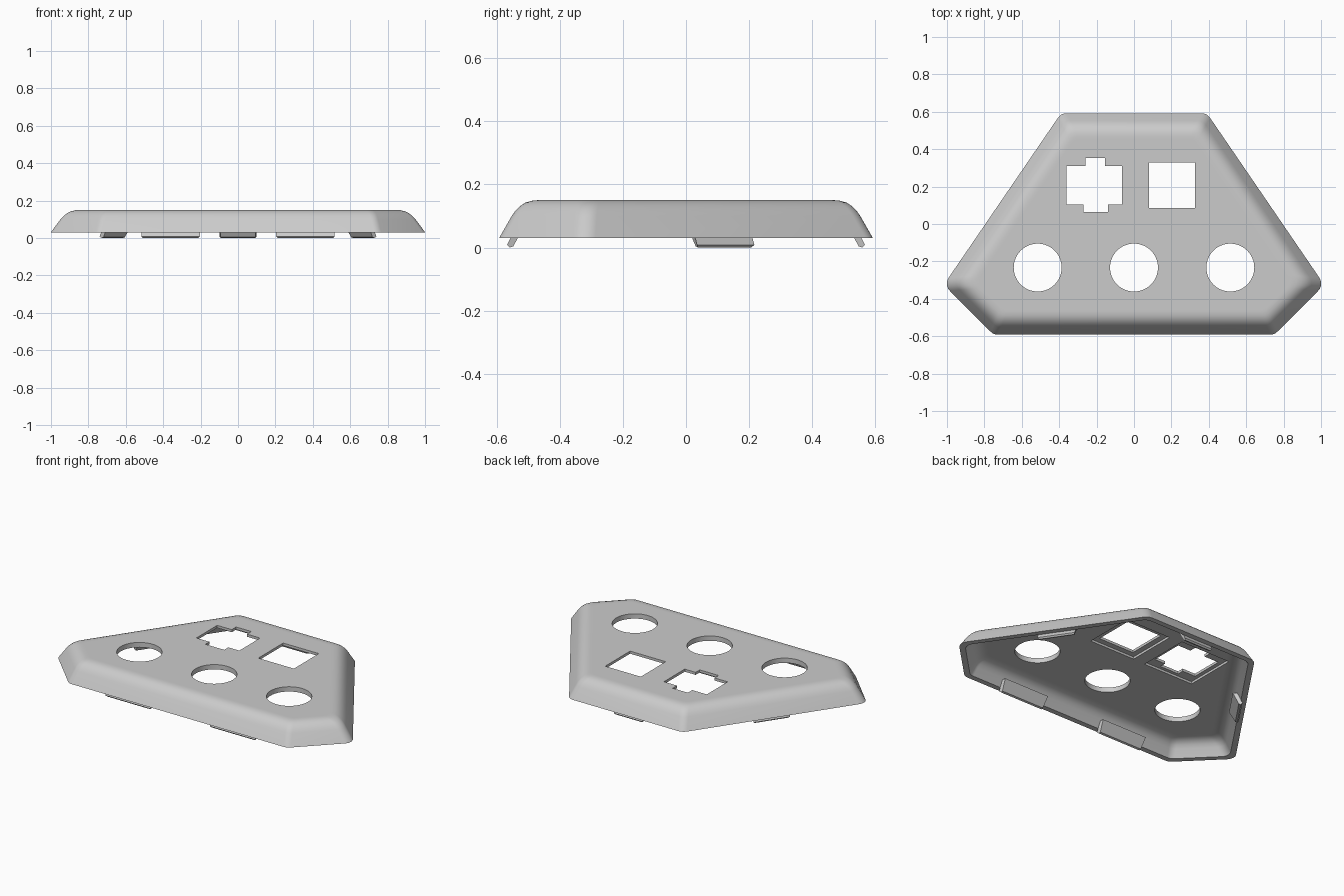
import bpy, bmesh, math
from mathutils import Vector

cube = bpy.data.objects.get("Cube")
if cube:
    bpy.data.objects.remove(cube, do_unlink=True)

grey = bpy.data.materials.new("plain_grey")
grey.use_nodes = True
COLOUR = (0.6, 0.6, 0.6, 1)
grey.diffuse_color = COLOUR
grey.node_tree.nodes["Principled BSDF"].inputs["Base Color"].default_value = COLOUR

# Six-sided footprint, counter-clockwise
HALF = [Vector(p) for p in ((0.75, -0.592), (1.017, -0.325), (0.39, 0.592))]
OUTLINE = HALF + [Vector((-p.x, p.y)) for p in reversed(HALF)]
RADIUS = 0.055
STEPS = 7


def make_object(name, bm):
    bmesh.ops.recalc_face_normals(bm, faces=bm.faces)
    mesh = bpy.data.meshes.new(name)
    bm.to_mesh(mesh)
    bm.free()
    mesh.materials.append(grey)
    obj = bpy.data.objects.new(name, mesh)
    bpy.context.collection.objects.link(obj)
    return obj


def select_only(obj):
    bpy.ops.object.select_all(action='DESELECT')
    obj.select_set(True)
    bpy.context.view_layer.objects.active = obj


def ring(inset):
    """Footprint moved inward by inset, with rounded corners."""
    points = []
    count = len(OUTLINE)
    for i, corner in enumerate(OUTLINE):
        before = (corner - OUTLINE[i - 1]).normalized()
        after = (OUTLINE[(i + 1) % count] - corner).normalized()
        n1, n2 = Vector((before.y, -before.x)), Vector((after.y, -after.x))
        centre = corner - (n1 + n2) / (1 + n1.dot(n2)) * (inset + RADIUS)
        for k in range(STEPS):
            points.append(centre + n1.slerp(n2, k / (STEPS - 1)) * RADIUS)
    return points


def loft(bm, profile):
    """Stack rings from (inset, height) pairs and return their vertices."""
    rings = [[bm.verts.new((p.x, p.y, z)) for p in ring(d)] for d, z in profile]
    for low, high in zip(rings, rings[1:]):
        bridge(bm, low, high)
    bm.faces.new(rings[-1])
    return rings[0]


def bridge(bm, a, b):
    for i in range(len(a)):
        j = (i + 1) % len(a)
        bm.faces.new((a[i], a[j], b[j], b[i]))


def prism(name, points, bottom, top):
    bm = bmesh.new()
    low = [bm.verts.new((x, y, bottom)) for x, y in points]
    high = [bm.verts.new((x, y, top)) for x, y in points]
    bridge(bm, low, high)
    bm.faces.new(low)
    bm.faces.new(high)
    return make_object(name, bm)


def rectangle(x0, x1, y0, y1):
    return [(x0, y0), (x1, y0), (x1, y1), (x0, y1)]


def cut(target, cutter):
    mod = target.modifiers.new("cut", 'BOOLEAN')
    mod.operation = 'DIFFERENCE'
    mod.solver = 'EXACT'
    mod.object = cutter
    select_only(target)
    bpy.ops.object.modifier_apply(modifier=mod.name)
    bpy.data.objects.remove(cutter, do_unlink=True)


# Hollow cover: sloped walls rolling over into a flat top
bm = bmesh.new()
outer = loft(bm, [(0, 0.03), (0.04, 0.1), (0.052, 0.117), (0.066, 0.131),
                  (0.083, 0.142), (0.102, 0.148), (0.122, 0.15), (0.135, 0.15)])
inner = loft(bm, [(0.033, 0.03), (0.06, 0.077), (0.073, 0.095), (0.09, 0.109),
                  (0.11, 0.117), (0.13, 0.12), (0.145, 0.12)])
bridge(bm, outer, inner)
cover = make_object("cover", bm)

# Round button holes
for x in (-0.515, 0, 0.515):
    circle = [(x + 0.128 * math.cos(a), -0.233 + 0.128 * math.sin(a))
              for a in (math.tau * k / 64 for k in range(64))]
    cut(cover, prism("button_hole", circle, 0.05, 0.2))

# Square window and stepped cross window
cut(cover, prism("square_window", rectangle(0.08, 0.325, 0.085, 0.33), 0.05, 0.2))
cross = [(-0.36, 0.105), (-0.27, 0.105), (-0.27, 0.065), (-0.14, 0.065),
         (-0.14, 0.105), (-0.065, 0.105), (-0.065, 0.31), (-0.155, 0.31),
         (-0.155, 0.353), (-0.26, 0.353), (-0.26, 0.31), (-0.36, 0.31)]
cut(cover, prism("cross_window", cross, 0.05, 0.2))

# Shallow pockets under both windows
cut(cover, prism("square_pocket", rectangle(0.045, 0.36, 0.05, 0.365), 0.05, 0.134))
cut(cover, prism("cross_pocket", rectangle(-0.385, -0.04, 0.045, 0.372), 0.05, 0.134))
select_only(cover)
bpy.ops.object.shade_smooth_by_angle(angle=math.radians(30))

# Snap tabs: sloped strips inside the wall that hang below the rim
TAB = [(0.025, 0.008), (0.033, 0), (0.045, 0.004), (0.08, 0.068), (0.055, 0.07)]


def tab(name, x, y, facing, half):
    out = Vector((math.cos(facing), math.sin(facing), 0))
    along = Vector((-out.y, out.x, 0))
    bm = bmesh.new()
    ends = []
    for side in (-1, 1):
        ends.append([bm.verts.new(Vector((x, y, z)) - out * d
                                  + along * side * (half - (0.008 if z < 0.005 else 0)))
                     for d, z in TAB])
    bridge(bm, *ends)
    for end in ends:
        bm.faces.new(end)
    make_object(name, bm)


slope = OUTLINE[2] - OUTLINE[1]
side_angle = math.atan2(-slope.x, slope.y)
side_mid = OUTLINE[1] + slope * ((0.14 - OUTLINE[1].y) / slope.y)
for label, s in (("left", 1), ("right", -1)):
    tab("front_tab_" + label, s * 0.36, -0.592, -math.pi / 2, 0.157)
    facing = side_angle if s > 0 else math.pi - side_angle
    tab("side_tab_" + label, s * side_mid.x, side_mid.y, facing, 0.11)
tab("back_tab", 0, 0.592, math.pi / 2, 0.1)
